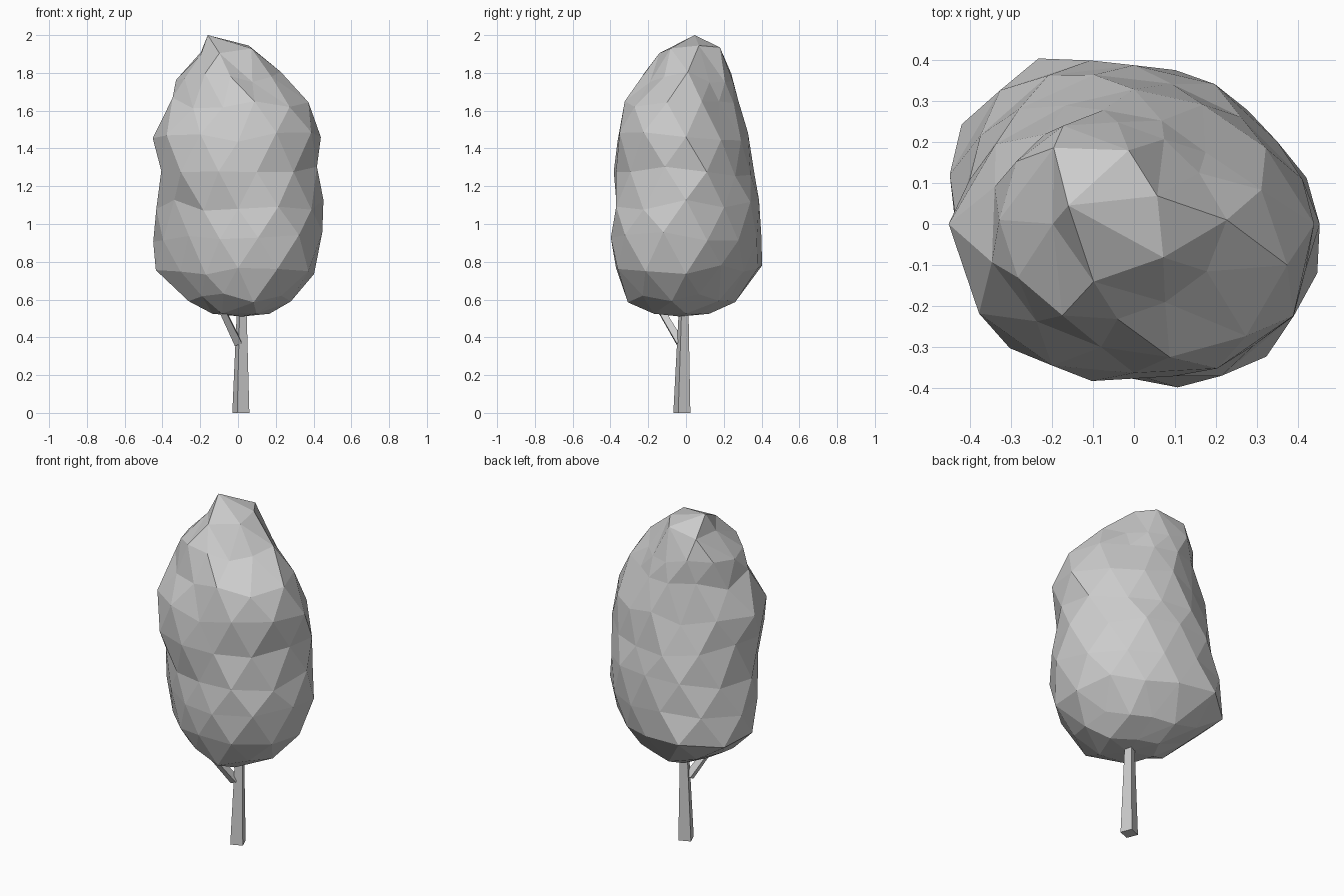
import bpy, bmesh, random
from math import sin, cos, pi
from mathutils import Vector

if "Cube" in bpy.data.objects:
    bpy.data.objects.remove(bpy.data.objects["Cube"])

random.seed(4)


def finish(name, bm):
    bmesh.ops.recalc_face_normals(bm, faces=bm.faces)
    me = bpy.data.meshes.new(name)
    bm.to_mesh(me)
    bm.free()
    ob = bpy.data.objects.new(name, me)
    bpy.context.collection.objects.link(ob)
    return ob


def stick(name, a, b, ra, rb, sides, turn=0.0, level=False):
    """Tapered faceted stick from a to b."""
    a, b = Vector(a), Vector(b)
    q = Vector((0, 0, 1)).rotation_difference(b - a)
    bm = bmesh.new()
    rings = []
    for c, r in ((a, ra), (b, rb)):
        ring = []
        for i in range(sides):
            t = turn + 2 * pi * i / sides
            v = Vector((r * cos(t), r * sin(t), 0))
            ring.append(bm.verts.new(c + (v if level else q @ v)))
        rings.append(ring)
        bm.faces.new(ring)
    for i in range(sides):
        j = (i + 1) % sides
        bm.faces.new((rings[0][i], rings[0][j], rings[1][j], rings[1][i]))
    return finish(name, bm)


# Trunk and side branch
stick("trunk", (0.015, -0.022, 0), (0.022, -0.008, 0.8), 0.049, 0.018, 4, -0.4, True)
stick("branch", (0.0, -0.03, 0.37), (-0.13, -0.19, 0.64), 0.028, 0.02, 4, pi / 4)

# Crown outline: height, then radius toward E, NE, N, NW, W, SW, S, SE
LEVELS = [
    (0.525, .17, .11, .10, .16, .14, .17, .18, .20),
    (0.61, .27, .24, .24, .34, .27, .27, .30, .32),
    (0.76, .40, .35, .37, .485, .43, .33, .375, .43),
    (0.93, .44, .39, .39, .46, .44, .36, .39, .46),
    (1.10, .445, .39, .385, .425, .43, .37, .37, .44),
    (1.28, .43, .37, .36, .40, .42, .42, .375, .42),
    (1.46, .43, .35, .33, .35, .44, .41, .36, .43),
    (1.64, .36, .24, .27, .31, .35, .33, .30, .39),
    (1.78, .26, .22, .23, .27, .28, .27, .24, .24),
    (1.92, .11, .11, .16, .21, .14, .20, .17, .17),
]
CENTRES = {0: (0, 0), 8: (-0.04, 0.01), 9: (-0.05, 0.04)}
SIDES = 12


def radius(radii, t):
    """Smooth periodic interpolation through the eight radii."""
    u = (t / (2 * pi) * 8) % 8
    i, f = int(u), u % 1
    p0, p1, p2, p3 = (radii[(i + k) % 8] for k in (-1, 0, 1, 2))
    return p1 + 0.5 * f * (p2 - p0 + f * (2 * p0 - 5 * p1 + 4 * p2 - p3
                                          + f * (3 * (p1 - p2) + p3 - p0)))


# Crown: staggered rings joined by triangles
bm = bmesh.new()
rings = []
for k, (z, *radii) in enumerate(LEVELS):
    cx, cy = CENTRES.get(k, (0, 0))
    ends = k in (0, len(LEVELS) - 1)
    ring = []
    for i in range(SIDES):
        if ends and i % 2:
            ring.append(ring[-1])
            continue
        t = 2 * pi * (i + 0.5 * (k % 2)) / SIDES
        r = radius(radii, t) * 1.008 + random.uniform(-0.008, 0.008)
        dz = 0 if ends else random.uniform(-0.03, 0.03)
        if k == len(LEVELS) - 1:
            dz = 0.025 * cos(t - 0.4)
        ring.append(bm.verts.new((cx + r * cos(t), cy + r * sin(t), z + dz)))
    rings.append(ring)


def tri(*vs):
    if len(set(vs)) == 3:
        bm.faces.new(vs)


for k in range(len(rings) - 1):
    lo, up = rings[k], rings[k + 1]
    for i in range(SIDES):
        j = (i + 1) % SIDES
        if k % 2 == 0:
            tri(lo[i], lo[j], up[i])
            tri(up[i], lo[j], up[j])
        else:
            tri(lo[i], up[j], up[i])
            tri(lo[i], lo[j], up[j])

# Crown bottom and peak
for ring, tip in ((rings[0], (0.02, -0.03, 0.51)), (rings[-1], (-0.16, 0.045, 2.0))):
    v = bm.verts.new(tip)
    for i in range(SIDES):
        tri(ring[i], ring[(i + 1) % SIDES], v)
finish("crown", bm)
